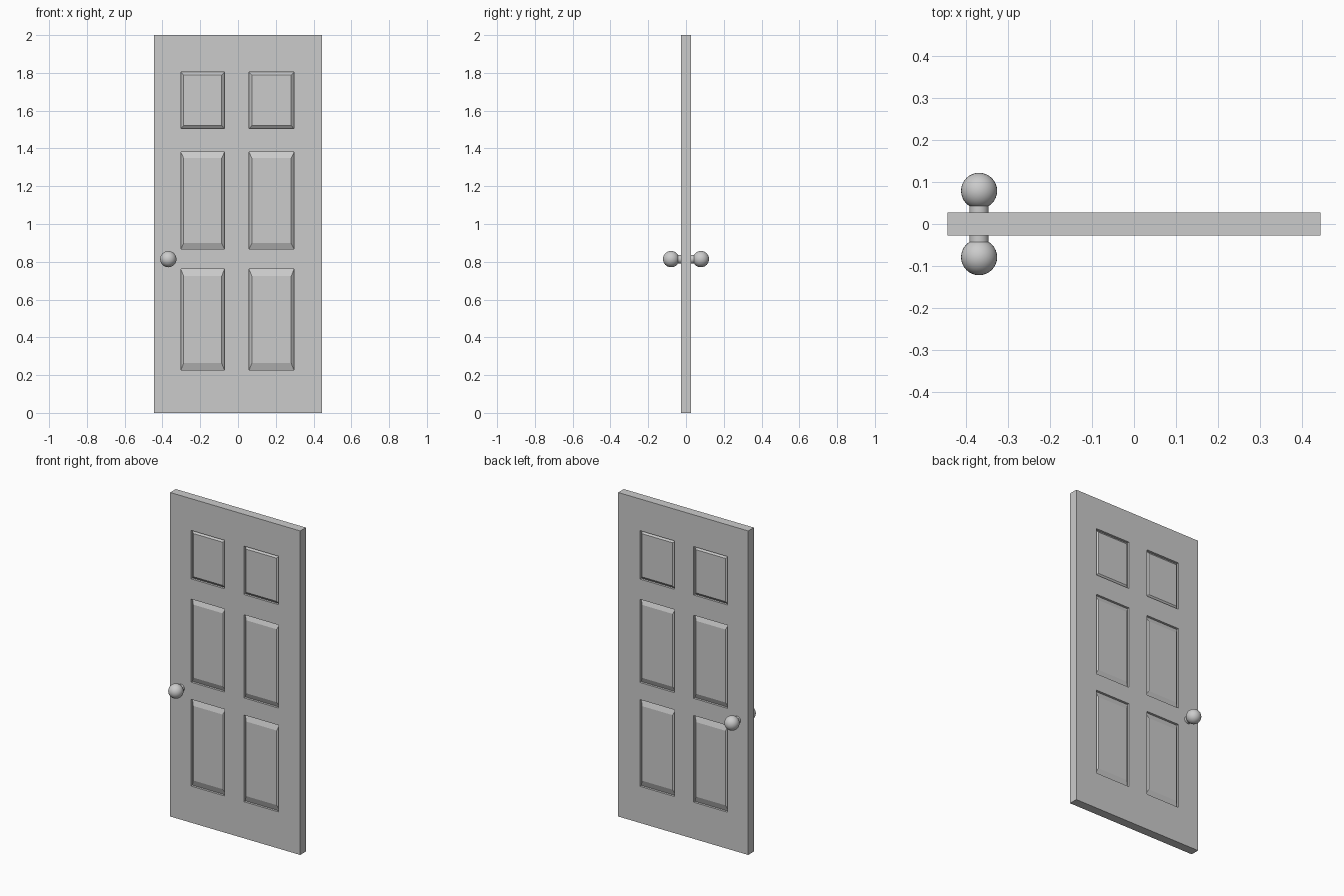
import bpy, bmesh
from mathutils import Vector

if "Cube" in bpy.data.objects:
    bpy.data.objects.remove(bpy.data.objects["Cube"])

grey = bpy.data.materials.new("door_grey")
grey.use_nodes = True
GREY = (0.6, 0.6, 0.6, 1)
grey.diffuse_color = GREY
grey.node_tree.nodes["Principled BSDF"].inputs["Base Color"].default_value = GREY

HALF_W, HALF_T, HEIGHT = 0.444, 0.0275, 2.0
GROOVE = 0.015
COLUMNS = [(-0.302, -0.072), (0.059, 0.296)]
# bottom, top and height of the sloped border of each row of panels
ROWS = [(0.226, 0.761, 0.044), (0.867, 1.38, 0.038), (1.505, 1.804, 0.023)]
BORDER = 0.021


def finish(bm, name):
    mesh = bpy.data.meshes.new(name)
    bm.to_mesh(mesh)
    bm.free()
    obj = bpy.data.objects.new(name, mesh)
    mesh.materials.append(grey)
    bpy.context.collection.objects.link(obj)
    return obj


def raise_panel(bm, face, border_z):
    """Sink a square-walled groove and slope its floor up to a raised field."""
    inward = -1 if face.normal.y > 0 else 1
    bmesh.ops.inset_individual(bm, faces=[face], thickness=0.002)
    for v in face.verts:
        v.co.x += 0.002 if v.co.x > face.calc_center_median().x else -0.002
    centre = face.calc_center_median()
    for v in face.verts:
        v.co.z += 0.002 if v.co.z > centre.z else -0.002
        v.co.y += inward * GROOVE
    bmesh.ops.inset_individual(bm, faces=[face], thickness=BORDER)
    centre = face.calc_center_median()
    for v in face.verts:
        v.co.z -= (border_z - BORDER) * (1 if v.co.z > centre.z else -1)
        v.co.y -= inward * (GROOVE - 0.002)


# Door slab, cut along the panel edges
bm = bmesh.new()
bmesh.ops.create_cube(bm, size=1)
for v in bm.verts:
    v.co = Vector((v.co.x * 2 * HALF_W, v.co.y * 2 * HALF_T, (v.co.z + 0.5) * HEIGHT))
cuts = [((x, 0, 0), (1, 0, 0)) for col in COLUMNS for x in col]
cuts += [((0, 0, z), (0, 0, 1)) for row in ROWS for z in row[:2]]
for point, normal in cuts:
    bmesh.ops.bisect_plane(bm, geom=bm.verts[:] + bm.edges[:] + bm.faces[:],
                           plane_co=point, plane_no=normal)
bm.normal_update()

# Six raised panels on each side
for face in [f for f in bm.faces if abs(f.normal.y) > 0.9]:
    c = face.calc_center_median()
    for bottom, top, border_z in ROWS:
        if bottom < c.z < top and any(a < c.x < b for a, b in COLUMNS):
            raise_panel(bm, face, border_z)
            break
finish(bm, "door_slab")

# Round knob and stem on each side
KNOB = Vector((-0.369, 0.079, 0.814))
for side, label in ((-1, "front"), (1, "back")):
    y = side * KNOB.y
    bpy.ops.mesh.primitive_uv_sphere_add(segments=32, ring_count=16, radius=0.043,
                                         location=(KNOB.x, y, KNOB.z))
    bpy.context.object.name = label + "_knob"
    bpy.context.object.data.materials.append(grey)
    bpy.ops.object.shade_smooth()
    bpy.ops.mesh.primitive_cylinder_add(vertices=32, radius=0.023, depth=0.04,
                                        location=(KNOB.x, side * 0.04, KNOB.z),
                                        rotation=(1.5708, 0, 0))
    bpy.context.object.name = label + "_knob_stem"
    bpy.context.object.data.materials.append(grey)
    bpy.ops.object.shade_smooth_by_angle()
